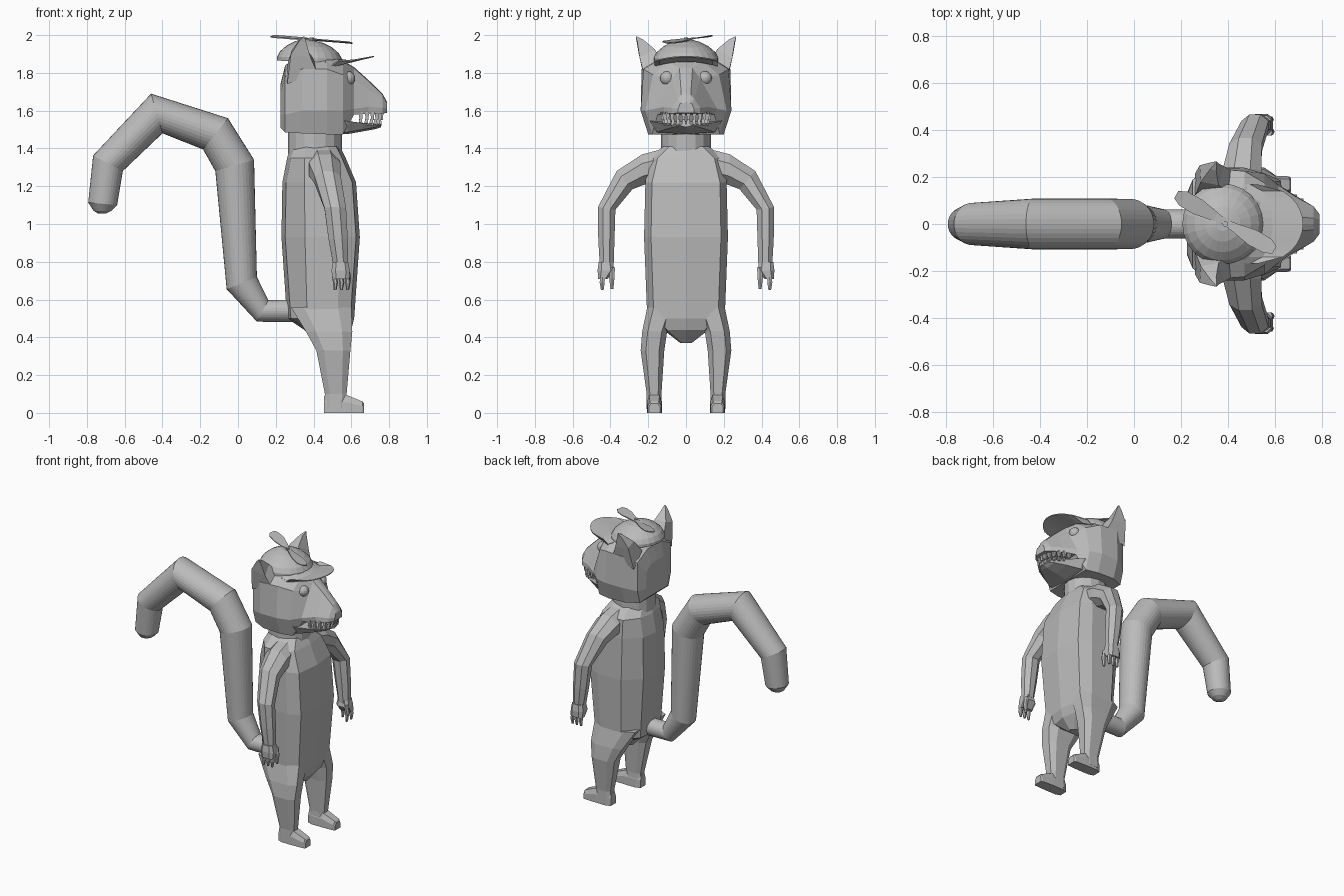
import bpy, bmesh, math
from mathutils import Vector as V

grey = bpy.data.materials.new("plain grey")
grey.diffuse_color = (0.5, 0.5, 0.5, 1)


def loft(name, rings_sets, mirror=False):
    """Skin one or more stacks of rings into a closed mesh object."""
    bm = bmesh.new()
    for rings in rings_sets:
        for s in ((1, -1) if mirror else (1,)):
            vs = [[bm.verts.new((p[0], p[1] * s, p[2])) for p in r] for r in rings]
            n = len(vs[0])
            for a, b in zip(vs, vs[1:]):
                for i in range(n):
                    j = (i + 1) % n
                    bm.faces.new((a[i], a[j], b[j], b[i]))
            bm.faces.new(vs[0])
            bm.faces.new(vs[-1])
    bmesh.ops.recalc_face_normals(bm, faces=bm.faces)
    me = bpy.data.meshes.new(name)
    bm.to_mesh(me)
    bm.free()
    me.materials.append(grey)
    ob = bpy.data.objects.new(name, me)
    bpy.context.collection.objects.link(ob)
    return ob


def ring(a, b, h, n):
    """Ellipse through opposite points a and b, with half-axis h."""
    a, b, h = V(a), V(b), V(h)
    c, u = (a + b) / 2, (a - b) / 2
    return [c + u * math.cos(2 * math.pi * (i + .5 * (n < 12)) / n)
            + h * math.sin(2 * math.pi * (i + .5 * (n < 12)) / n) for i in range(n)]


def sym(half):
    """Complete a half section by mirroring the points off the centre plane."""
    return half + [(x, -y, z) for x, y, z in reversed(half) if y > 1e-6]


def box(z, x0, x1, y0, y1, c=.22):
    """Horizontal chamfered rectangle."""
    dx, dy = (x1 - x0) * c, (y1 - y0) * c
    return [(x0 + dx, y0, z), (x1 - dx, y0, z), (x1, y0 + dy, z), (x1, y1 - dy, z),
            (x1 - dx, y1, z), (x0 + dx, y1, z), (x0, y1 - dy, z), (x0, y0 + dy, z)]


# Tail: outer x z, inner x z, half width
tail = [(.30, .60, .30, .48, .06), (.16, .597, .10, .483, .062), (.10, .72, -.06, .655, .085),
        (.085, 1.34, -.12, 1.28, .107), (-.053, 1.56, -.185, 1.395, .108),
        (-.46, 1.69, -.40, 1.48, .108), (-.767, 1.363, -.61, 1.28, .09),
        (-.793, 1.114, -.64, 1.10, .075), (-.765, 1.07, -.67, 1.07, .048),
        (-.74, 1.055, -.70, 1.055, .02)]
loft("tail", [[ring((a, 0, b), (c, 0, d), (0, w, 0), 32) for a, b, c, d, w in tail]])

# Torso: z, back x, front x, half width, front half width
torso = [(.37, .42, .54, .03, .02), (.44, .35, .60, .12, .10), (.50, .26, .615, .205, .17),
         (.93, .23, .645, .222, .185), (1.22, .235, .625, .215, .18),
         (1.35, .26, .57, .205, .15), (1.41, .28, .54, .12, .09)]
loft("torso", [[sym([(b, 0, z), (b + .02, w * .55, z), (b + (f - b) * .3, w, z),
                     (b + (f - b) * .75, w, z), (f - .02, g, z), (f, 0, z)])
                for z, b, f, w, g in torso]])
loft("neck", [[ring((.408 - .143, 0, z), (.408 + .143, 0, z), (0, .132, 0), 16)
               for z in (1.37, 1.50)]])

# Legs and feet
loft("legs", [[box(.56, .28, .60, .05, .205), box(.43, .36, .605, .10, .232),
               box(.33, .415, .595, .115, .24), box(.10, .46, .575, .13, .208),
               box(.02, .455, .575, .127, .208)]], True)
loft("feet", [[[(x, .127 + i, 0), (x, .207 - i, 0), (x, .207 - i, h * .6),
                (x, .195 - i, h), (x, .14 + i, h), (x, .127 + i, h * .6)]
               for x, h, i in ((.455, .09, .012), (.49, .1, 0), (.575, .095, 0),
                               (.66, .06, .004), (.668, .05, .01))]], True)

# Arms: outer y z, inner y z, x centre, x half width
arm = [(.10, 1.41, .14, 1.22, .45, .09), (.233, 1.375, .225, 1.20, .46, .09),
       (.37, 1.285, .28, 1.18, .475, .075), (.47, 1.09, .37, 1.075, .515, .062),
       (.468, .92, .375, .92, .53, .055), (.46, .79, .38, .78, .543, .042)]
loft("arms", [[ring((x, a, b), (x, c, d), (w, 0, 0), 8) for a, b, c, d, x, w in arm]], True)


# Hands: palm, three fingers and a thumb
def digit(x, y, top, bottom, r, lean=0):
    return [ring((x + s * lean, y - q + s * .3 * lean, z), (x + s * lean, y + q + s * .3 * lean, z),
                 (q * .9, 0, 0), 6)
            for z, q, s in ((top, r, 0), ((top + bottom) / 2, r, .8), (bottom, r * .55, .5))]


loft("hands", [[box(.80, .503, .583, .388, .462), box(.755, .495, .592, .378, .468),
                box(.71, .50, .59, .415, .465)]]
     + [digit(x, .442, .73, .65, .015, .008) for x in (.51, .543, .576)]
     + [digit(.575, .39, .77, .655, .016, .012)], True)

# Head: x, crown z, crown half width, brow w z, cheek w z, base half width, base z
head = [(.225, 1.74, .07, .12, 1.70, .13, 1.58, .11, 1.51),
        (.25, 1.84, .08, .19, 1.78, .19, 1.58, .16, 1.485),
        (.34, 1.91, .10, .235, 1.82, .24, 1.60, .20, 1.48),
        (.47, 1.90, .10, .225, 1.82, .24, 1.60, .20, 1.475),
        (.555, 1.865, .09, .175, 1.79, .215, 1.60, .18, 1.475),
        (.615, 1.83, .035, .075, 1.77, .165, 1.61, .15, 1.58),
        (.69, 1.763, .03, .06, 1.71, .115, 1.62, .12, 1.583),
        (.765, 1.69, .025, .042, 1.665, .075, 1.615, .075, 1.585),
        (.79, 1.645, .02, .03, 1.64, .042, 1.61, .042, 1.588)]
loft("head", [[sym([(x, 0, t), (x, tw, t - .006), (x, bw, bz), (x, cw, cz), (x, w, z), (x, 0, z)])
               for x, t, tw, bw, bz, cw, cz, w, z in head]])
loft("lower_jaw", [[sym([(x, 0, t), (x, w, t), (x, w * .8, b + .01), (x, 0, b)])
                    for x, t, b, w in ((.48, 1.56, 1.476, .2), (.58, 1.545, 1.476, .19),
                                       (.66, 1.535, 1.49, .14), (.73, 1.53, 1.503, .085),
                                       (.757, 1.53, 1.512, .04))]])
# Ears: a wide base, a middle and a pointed tip
loft("ears", [[[(.40, .14, 1.88), (.42, .225, 1.80), (.26, .215, 1.74), (.26, .12, 1.84)],
               [(.36, .165, 1.925), (.385, .245, 1.88), (.28, .25, 1.90), (.285, .18, 1.92)],
               [(.35, .225, 1.975), (.36, .258, 1.965), (.325, .262, 1.97), (.325, .235, 1.975)],
               [(.352, .258, 1.992), (.352, .266, 1.992), (.346, .266, 1.992),
                (.346, .258, 1.992)]]], True)

# Eyes with lids
for s in (1, -1):
    bpy.ops.mesh.primitive_uv_sphere_add(segments=16, ring_count=10, radius=.037,
                                         location=(.583, .1 * s, 1.772))
    eye = bpy.context.object
    eye.name = "eye"
    eye.data.materials.append(grey)

# Teeth along the upper and lower lips
teeth = []
for i in range(6):
    t = (i + .4) / 6 * math.pi / 2
    for z0, z1, k in ((1.592, 1.55, 1), (1.522, 1.555, .93)):
        x, y = .63 + .13 * k * math.sin(math.pi / 2 - t), .125 * k * math.sin(t)
        teeth.append([[(x - q, y - q, z), (x + q, y - q, z), (x + q, y + q, z), (x - q, y + q, z)]
                      for z, q in ((z0, .011), (z1, .007))])
loft("teeth", teeth, True)

# Cap: dome, brim, button and propeller
loft("cap_dome", [[ring((.378 - r, 0, z), (.378 + r, 0, z - .01), (0, r, 0), 24)
                   for r, z in ((.172, 1.865), (.172, 1.885), (.155, 1.915), (.12, 1.945),
                                (.075, 1.968), (.03, 1.98))]])
brim = []
for i in range(13):
    t = -1 + i / 6
    y, z, f = .168 * t, 1.875 - .025 * t * t, .53 + .19 * math.sqrt(max(0, 1 - t * t))
    m = (.46 + f) / 2
    brim.append([(.46, y, z + .01), (m, y, z - .008), (f, y, z + .015),
                 (f, y, z + .009), (m, y, z - .016), (.46, y, z + .002)])
loft("cap_brim", [brim])
loft("propeller_pin", [[ring((.378, 0, z), (.402, 0, z), (0, .012, 0), 8) for z in (1.96, 1.988)]])
a, b = V((.18, .125, 1.994)), V((.598, -.11, 1.96))
side = V((.49, .87, 0))
blade = []
for t, w in ((0, .018), (.07, .034), (.22, .036), (.4, .02), (.5, .012),
             (.6, .02), (.78, .036), (.93, .034), (1, .018)):
    p = a.lerp(b, t)
    tilt = V((0, 0, .004 if t < .5 else -.004))
    d = side * w + tilt
    u = V((0, 0, .003))
    blade.append([p - d - u, p + d - u, p + d + u, p - d + u])
loft("propeller", [blade])
